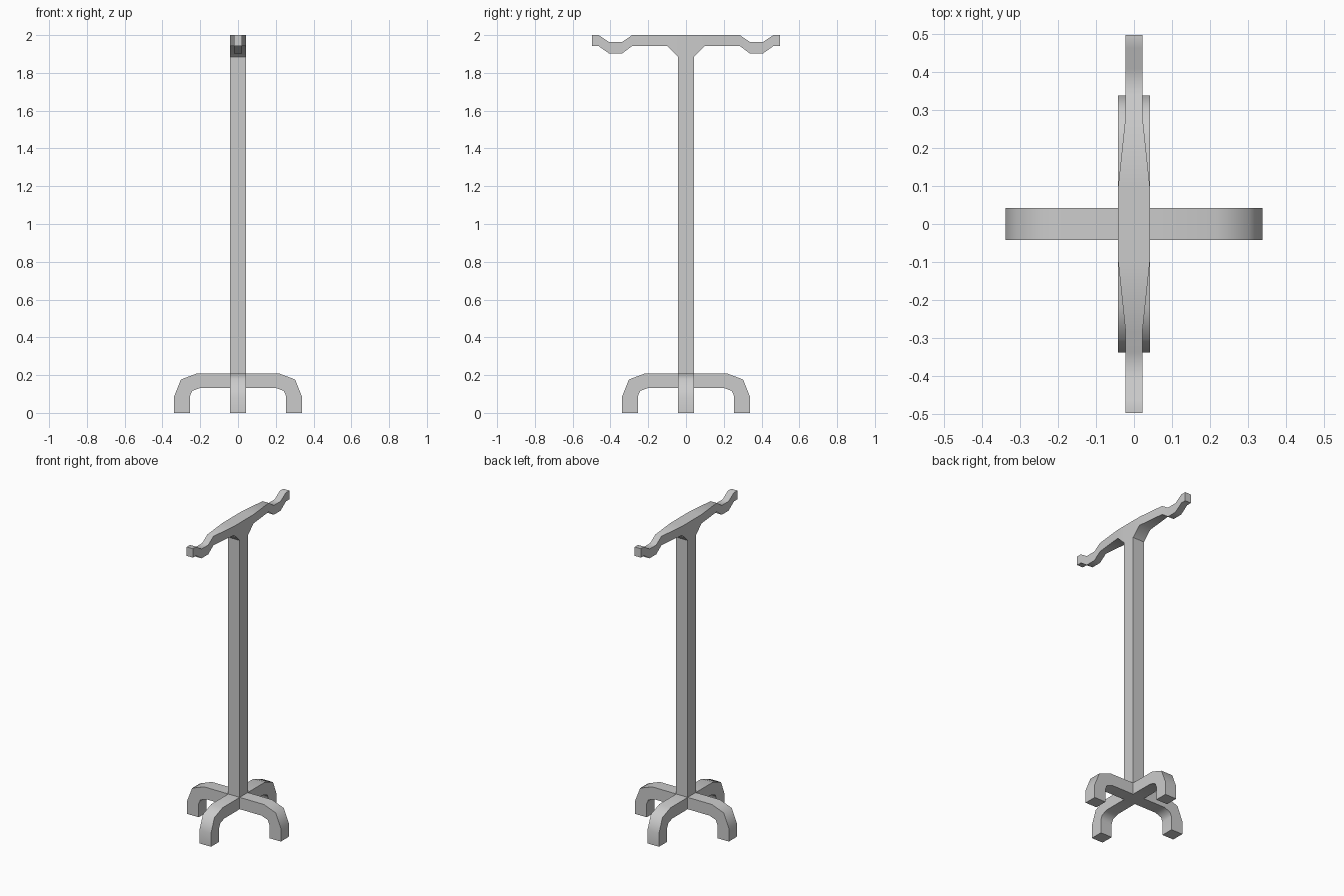
import bpy, bmesh, math
from mathutils import Matrix

if "Cube" in bpy.data.objects:
    bpy.data.objects.remove(bpy.data.objects["Cube"])

P = 0.0415      # half width of the square pole
LEG_TOP, LEG_LOW = 0.209, 0.132
BRACKET_Z = 1.885


def loft(bm, stations, caps=(), skip=None):
    """Skin 4-sided sections (y_top, z_top, y_bottom, z_bottom, half_width)."""
    rings = [[bm.verts.new(c) for c in
              ((-w, yt, zt), (w, yt, zt), (w, yb, zb), (-w, yb, zb))]
             for yt, zt, yb, zb, w in stations]
    for i, (a, b) in enumerate(zip(rings, rings[1:])):
        for j in range(4):
            if (i, j) != skip:
                k = (j + 1) % 4
                bm.faces.new((a[j], a[k], b[k], b[j]))
    for c in caps:
        bm.faces.new(rings[c])
    return [v for r in rings for v in r]


def finish(bm, name):
    bmesh.ops.remove_doubles(bm, verts=bm.verts, dist=1e-5)
    bmesh.ops.recalc_face_normals(bm, faces=bm.faces)
    me = bpy.data.meshes.new(name)
    bm.to_mesh(me)
    bm.free()
    ob = bpy.data.objects.new(name, me)
    bpy.context.collection.objects.link(ob)
    bpy.ops.object.select_all(action='DESELECT')
    ob.select_set(True)
    bpy.context.view_layer.objects.active = ob
    bpy.ops.object.shade_smooth_by_angle(angle=math.radians(50))


# Pole: open square tube between the base and the hook bar
bm = bmesh.new()
loft(bm, [(P, z, -P, z, P) for z in (LEG_TOP, BRACKET_Z)])
finish(bm, "pole")

# Base: four bent legs around an underside plate
leg = [(P, LEG_TOP, P, LEG_LOW, P),
       (0.217, LEG_TOP, 0.20, LEG_LOW, P),
       (0.302, 0.177, 0.243, 0.116, P),
       (0.338, 0.087, 0.255, 0.087, P),
       (0.338, 0.0, 0.255, 0.0, P)]
bm = bmesh.new()
for i in range(4):
    verts = loft(bm, leg, caps=(-1,))
    bmesh.ops.rotate(bm, verts=verts, matrix=Matrix.Rotation(i * math.pi / 2, 3, 'Z'))
bm.faces.new([bm.verts.new((x, y, LEG_LOW)) for x, y in ((-P, -P), (-P, P), (P, P), (P, -P))])
finish(bm, "base_legs")

# Hook bar: mirrored tapering arms, open underneath where the pole enters
N = 0.022
half = [(y, zt, y, zb, w) for y, zt, zb, w in (
    (P, 2.0, BRACKET_Z, P),
    (0.10, 2.0, 1.942, P),
    (0.285, 2.0, 1.942, N),
    (0.338, 1.964, 1.903, N),
    (0.408, 1.964, 1.903, N),
    (0.463, 2.0, 1.942, N),
    (0.497, 2.0, 1.942, N))]
bar = [(-a, b, -c, d, w) for a, b, c, d, w in reversed(half)] + half
bm = bmesh.new()
loft(bm, bar, caps=(0, -1), skip=(len(half) - 1, 2))
finish(bm, "hook_bar")
